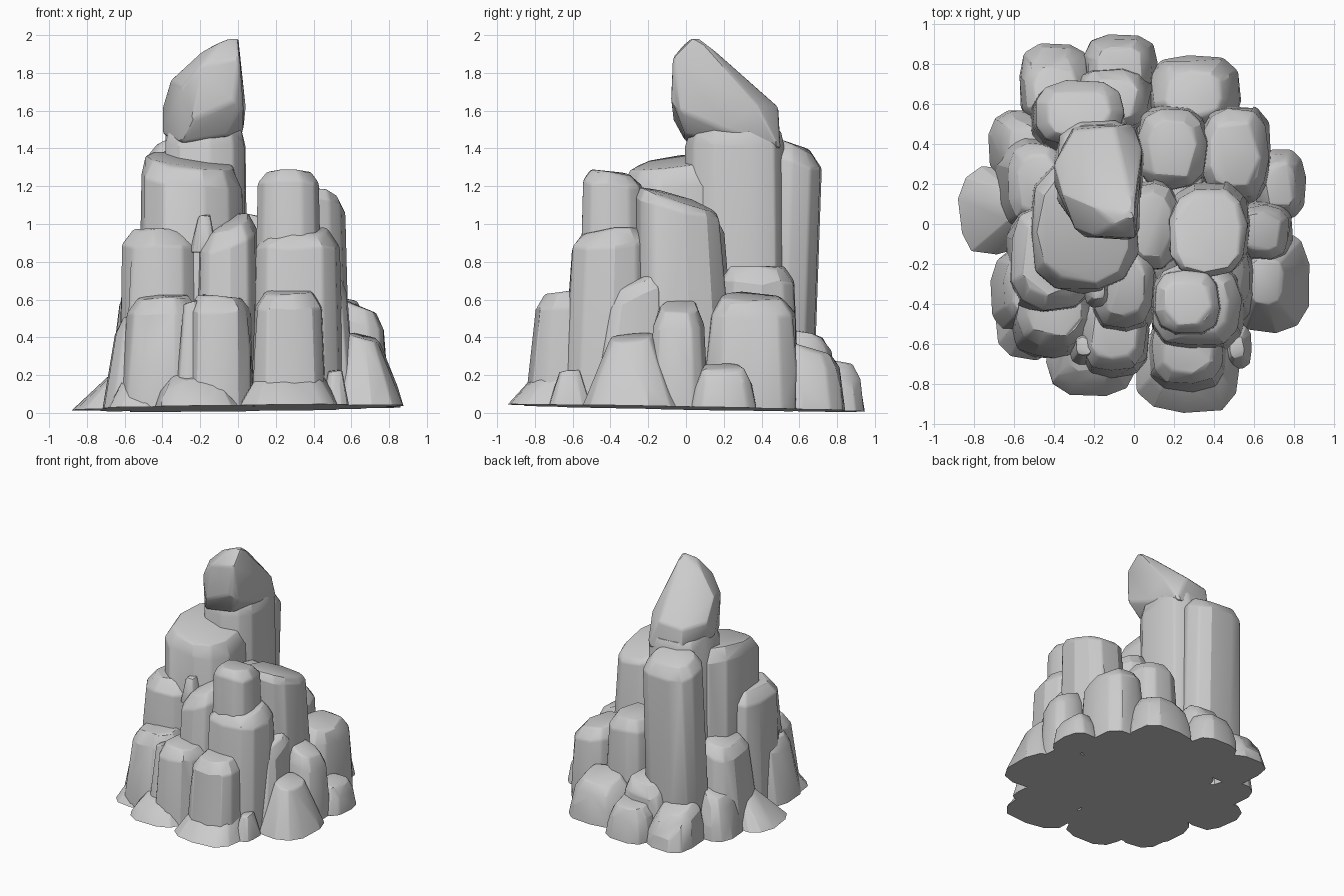
import bpy, bmesh, math, random
from mathutils import Vector

random.seed(7)

if "Cube" in bpy.data.objects:
    bpy.data.objects.remove(bpy.data.objects["Cube"])

stone = bpy.data.materials.new("grey_stone")
stone.use_nodes = True
GREY = (0.6, 0.6, 0.6, 1)
stone.diffuse_color = GREY
stone.node_tree.nodes["Principled BSDF"].inputs["Base Color"].default_value = GREY


def ground(x, y):
    """Slightly tilted flat underside shared by every rock."""
    return 0.025 - 0.018 * y + 0.01 * x


def hull_object(name, points, bevel):
    """Chiselled stone: convex hull, merged facets, worn edges."""
    bm = bmesh.new()
    for p in points:
        bm.verts.new(p)
    res = bmesh.ops.convex_hull(bm, input=bm.verts[:])
    junk = {e for e in res["geom_interior"] + res["geom_unused"]
            if isinstance(e, bmesh.types.BMVert)}
    bmesh.ops.delete(bm, geom=list(junk), context="VERTS")
    bmesh.ops.dissolve_limit(bm, angle_limit=math.radians(9),
                             verts=bm.verts[:], edges=bm.edges[:])
    edges = [e for e in bm.edges if len(e.link_faces) == 2
             and e.calc_face_angle() > math.radians(28)
             and max(v.co.z for v in e.verts) > 0.08]
    bmesh.ops.bevel(bm, geom=edges, offset=bevel, segments=2, profile=0.5,
                    affect="EDGES", clamp_overlap=True)
    bmesh.ops.recalc_face_normals(bm, faces=bm.faces[:])
    mesh = bpy.data.meshes.new(name)
    bm.to_mesh(mesh)
    bm.free()
    mesh.materials.append(stone)
    obj = bpy.data.objects.new(name, mesh)
    bpy.context.collection.objects.link(obj)
    bpy.ops.object.select_all(action="DESELECT")
    obj.select_set(True)
    bpy.context.view_layer.objects.active = obj
    bpy.ops.object.shade_smooth_by_angle(angle=math.radians(22))


def rock(name, xs, ys, top, taper=0.9, slope=(0, 0), lean=(0, 0),
         base=0.0, soft=0.08, crown=0.72, sides=11):
    """Stone filling a footprint, narrowing to a rounded, sloping top."""
    centre = Vector(((xs[0] + xs[1]) / 2, (ys[0] + ys[1]) / 2))
    half = Vector(((xs[1] - xs[0]) / 2, (ys[1] - ys[0]) / 2))
    rise = top - base
    shoulder = 1 - min(soft / rise, 0.6)
    rings = [(0, 1), (shoulder * 0.5, (1 + taper) / 2 + 0.04),
             (shoulder, taper), (1, taper * crown)]
    turn = random.uniform(0, math.tau / sides)
    points = []
    for t, scale in rings:
        for i in range(sides):
            a = turn + math.tau * i / sides
            wobble = scale * random.uniform(0.95, 1.03)
            dx, dy = (math.copysign(abs(f) ** 0.72, f) * h * wobble
                      for f, h in zip((math.cos(a), math.sin(a)), half))
            x = centre.x + dx + lean[0] * t
            y = centre.y + dy + lean[1] * t
            z = base + rise * t + t * t * (slope[0] * dx + slope[1] * dy)
            if t > 0:
                z += random.uniform(-0.015, 0.01)
            elif base == 0:
                z = ground(x, y)
            points.append((x, y, z))
    hull_object(name, points, 0.014)


# Overhanging summit stone
hull_object("summit_stone", [
    (0, .05, 2), (-.1, 0, 1.96), (-.02, .14, 1.93), (-.2, .08, 1.91),
    (-.3, -.02, 1.72), (-.2, -.06, 1.84), (.01, -.07, 1.88),
    (.03, -.03, 1.6), (-.24, -.07, 1.55), (-.02, -.08, 1.65),
    (.04, .25, 1.77), (.04, .38, 1.63), (-.1, .49, 1.62), (-.3, .47, 1.6),
    (-.4, .3, 1.62), (-.36, .15, 1.76), (.03, .2, 1.5), (0, .5, 1.4),
    (-.3, .5, 1.38), (-.4, .2, 1.48), (-.3, 0, 1.43), (-.05, 0, 1.47)], .02)

# Tall columns
rock("spire_column", (-.42, .07), (-.02, .55), 1.5, .93, crown=.9)
rock("back_column", (-.53, -.04), (.34, .69), 1.42, .94, (0, -.35),
     lean=(.01, .04), base=.2)
rock("crown_block", (-.54, .04), (-.36, .32), 1.33, .94, (-.15, .12),
     soft=.1, crown=.85)
rock("right_pillar", (.07, .46), (-.58, -.2), 1.27, .84, (0, -.1), soft=.06)
rock("right_slab", (.14, .6), (-.28, .25), 1.14, .86, (-.1, -.3),
     lean=(0, -.03), soft=.05, crown=.85)
rock("inner_wedge", (-.06, .24), (-.25, .24), 1.04, .9, (-.2, 0))

# Middle tier
rock("front_right_block", (.07, .56), (-.66, -.2), .97, .92, (0, .1),
     lean=(0, .03))
rock("front_centre_block", (-.23, .12), (-.58, -.1), 1.0, .9, (.4, .2),
     lean=(0, .04))
rock("front_left_block", (-.64, -.18), (-.46, .12), .97, .92)
rock("wedged_pebble", (-.25, -.11), (-.42, -.25), 1.04, .7, base=.85)
rock("right_shard", (.38, .63), (-.5, -.1), .7, .75, (-.2, .5),
     lean=(-.02, .04))
rock("back_right_step", (0, .38), (.15, .6), .77, .92)
rock("back_right_block", (.32, .69), (.1, .6), .61, .93, (-.2, 0))
rock("left_shoulder", (-.7, -.35), (-.05, .46), .68, .8, (.25, 0),
     lean=(.04, 0))
rock("inner_core", (-.4, .4), (-.4, .5), .6)

# Lower front row
rock("front_row_left", (-.63, -.2), (-.68, -.25), .62, .88, (0, .1),
     lean=(.02, .04))
rock("front_row_centre", (-.28, .08), (-.78, -.35), .62, .92, lean=(0, .03))
rock("front_row_right", (.06, .47), (-.85, -.45), .64, .9, (0, .1),
     lean=(0, .03))
rock("front_row_splinter", (-.34, -.16), (-.72, -.5), .58, .6, (.3, 0))

# Side boulders
rock("left_front_boulder", (-.72, -.4), (-.56, -.12), .53, .78, (.3, 0),
     lean=(.04, .02))
rock("right_upper_boulder", (.48, .8), (-.2, .12), .56, .85, (-.4, 0))
rock("right_front_boulder", (.48, .88), (-.55, -.02), .4, .62, (-.2, .1),
     lean=(-.02, 0), soft=.12)
rock("right_back_boulder", (.6, .86), (.01, .38), .24, .84, (-.2, 0))
rock("left_toe", (-.88, -.5), (-.16, .3), .24, .5, (.2, 0),
     lean=(.1, .02), soft=.06)
rock("left_back_boulder", (-.73, -.42), (.2, .58), .34, .75, (.3, 0),
     lean=(.03, 0))

# Skirt of ground stones
rock("back_left_stone", (-.58, -.2), (.48, .91), .3, .8, (0, -.4),
     lean=(0, -.03))
rock("back_centre_stone", (-.26, .12), (.62, .95), .27, .86, (0, -.2))
rock("back_inner_stone", (-.3, .1), (.45, .8), .42, .85, (0, -.2))
rock("back_right_stone", (.06, .54), (.45, .85), .34, .82, (0, -.3))
rock("front_right_stone", (0, .54), (-.95, -.5), .23, .8, (0, .25),
     lean=(0, .05))
rock("front_centre_stone", (-.45, .02), (-.87, -.45), .21, .8, (0, .25),
     lean=(0, .04))
rock("front_left_stone", (-.7, -.36), (-.68, -.2), .26, .68, (.1, .2),
     lean=(.03, .04))
rock("front_corner_chip", (.44, .59), (-.73, -.5), .22, .7)
